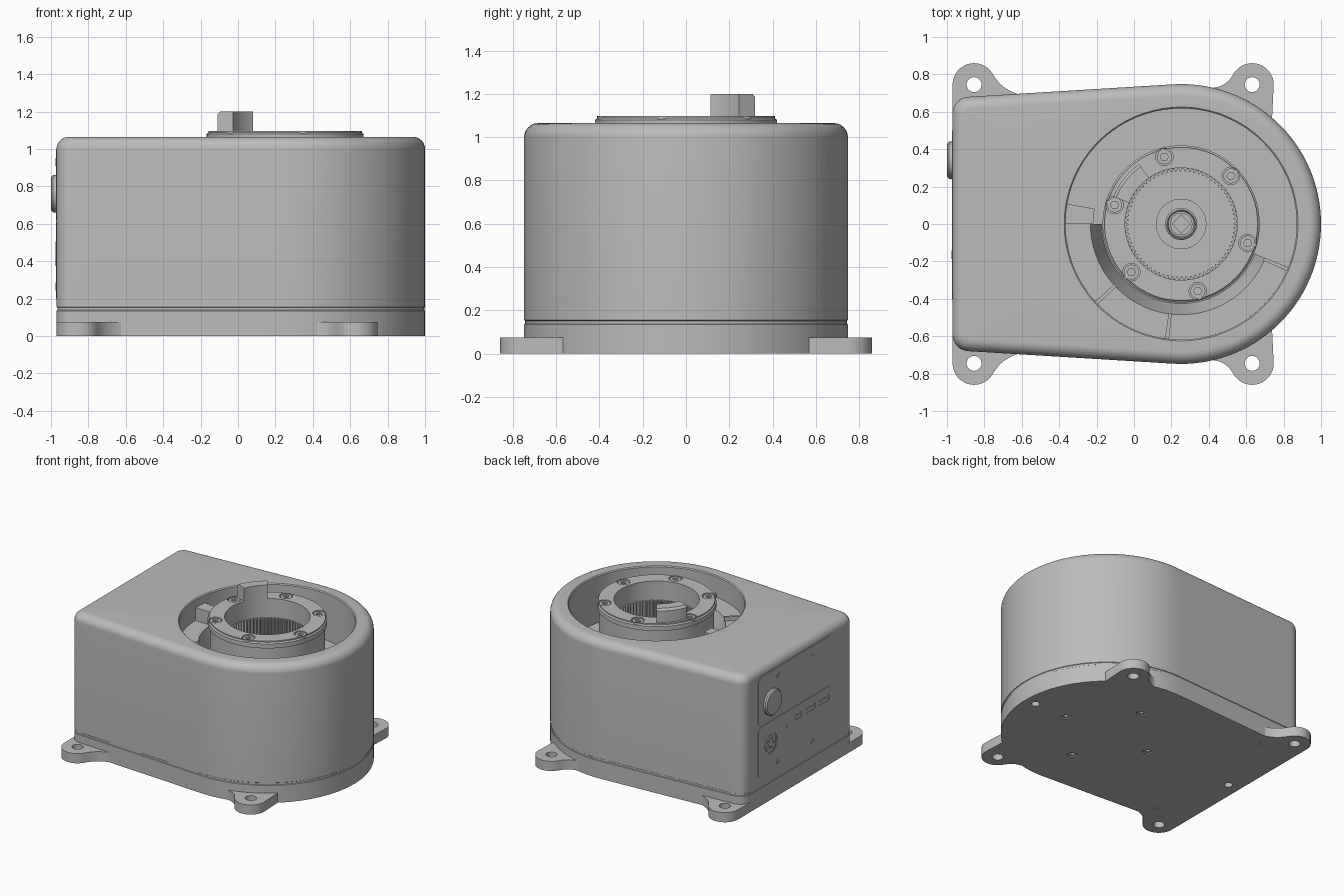
import bpy, bmesh
from math import sin, cos, pi, radians, atan2, acos, hypot
from mathutils import Matrix, Vector

if "Cube" in bpy.data.objects:
    bpy.data.objects.remove(bpy.data.objects["Cube"])

CX, R = 0.252, 0.748          # drum axis and radius
FLOOR = 0.7                   # bottom of the round well
made = []


def material(name, rgb):
    m = bpy.data.materials.new(name)
    m.use_nodes = True
    m.diffuse_color = (*rgb, 1)
    m.node_tree.nodes["Principled BSDF"].inputs["Base Color"].default_value = (*rgb, 1)
    return m


GREY = material("plain grey", (0.5, 0.5, 0.5))


def add(name, mesh, matrix=None):
    if matrix:
        mesh.transform(matrix)
    mesh.materials.clear()
    mesh.materials.append(GREY)
    ob = bpy.data.objects.new(name, mesh)
    bpy.context.collection.objects.link(ob)
    made.append(ob)
    return ob


def loft(name, rings, caps=True, loop=False, matrix=None):
    """Skin a list of equal-length closed rings."""
    bm = bmesh.new()
    vs = [[bm.verts.new(p) for p in ring] for ring in rings]
    n = len(vs[0])
    pairs = list(zip(vs, vs[1:])) + ([(vs[-1], vs[0])] if loop else [])
    for a, b in pairs:
        for i in range(n):
            j = (i + 1) % n
            bm.faces.new((a[i], a[j], b[j], b[i]))
    if caps and not loop:
        bm.faces.new(vs[0])
        bm.faces.new(vs[-1])
    bmesh.ops.recalc_face_normals(bm, faces=bm.faces)
    mesh = bpy.data.meshes.new(name)
    bm.to_mesh(mesh)
    bm.free()
    return add(name, mesh, matrix)


def circle(x, y, r, n=32, start=0.0):
    return [(x + r * cos(start + 2 * pi * i / n), y + r * sin(start + 2 * pi * i / n)) for i in range(n)]


def at(points, z):
    return [(x, y, z) for x, y in points]


def lathe(name, profile, n=96, loop=False, matrix=None, x=CX):
    return loft(name, [at(circle(x, 0, r, n), z) for r, z in profile], loop=loop, matrix=matrix)


def sector(name, profile, a0, a1, n=24):
    """Sweep a closed r, z profile round the drum axis, angles in degrees."""
    angles = [radians(a0 + (a1 - a0) * i / n) for i in range(n + 1)]
    return loft(name, [[(CX + r * cos(a), r * sin(a), z) for r, z in profile] for a in angles])


def box_profile(r0, r1, z0, z1):
    return [(r0, z0), (r1, z0), (r1, z1), (r0, z1)]


def plate(name, loops, z0, z1, matrix=None):
    """Flat plate from an outline followed by hole loops."""
    cu = bpy.data.curves.new(name, "CURVE")
    cu.dimensions, cu.fill_mode, cu.extrude = "2D", "BOTH", (z1 - z0) / 2
    for pts in loops:
        sp = cu.splines.new("POLY")
        sp.points.add(len(pts) - 1)
        for p, (x, y) in zip(sp.points, pts):
            p.co = (x, y, 0, 1)
        sp.use_cyclic_u = True
    tmp = bpy.data.objects.new(name + " outline", cu)
    bpy.context.collection.objects.link(tmp)
    bpy.context.view_layer.update()
    mesh = bpy.data.meshes.new_from_object(tmp.evaluated_get(bpy.context.evaluated_depsgraph_get()))
    bpy.data.objects.remove(tmp)
    mesh.transform(Matrix.Translation((0, 0, (z0 + z1) / 2)))
    return add(name, mesh, matrix)


def screw(name, r, h, matrix):
    """Round head with a hexagonal socket, standing along local z."""
    ring = circle(0, 0, r, 24)
    hexagon = []
    for i in range(24):
        a = 2 * pi * i / 24
        k = 0.48 * r / cos((a % (pi / 3)) - pi / 6)
        hexagon.append((k * cos(a), k * sin(a)))
    loft(name, [at(ring, 0), at(ring, h), at(hexagon, h), at(hexagon, h * 0.3)], matrix=matrix)


def lerp(a, b, n):
    return [(a[0] + (b[0] - a[0]) * i / n, a[1] + (b[1] - a[1]) * i / n) for i in range(1, n)]


def outline(inset=0.0):
    """Housing outline: a big arc joined by tangents to two rounded corners."""
    kx, ky, kr = -0.88, 0.59, 0.09
    dx = kx - CX
    t = atan2(ky, dx) - acos((R - kr) / hypot(dx, ky))

    def arc(x, y, r, a0, a1, n):
        return [(x + (r - inset) * cos(a0 + (a1 - a0) * i / n),
                 y + (r - inset) * sin(a0 + (a1 - a0) * i / n)) for i in range(n + 1)]
    big = arc(CX, 0, R, -t, t, 64)
    back = arc(kx, ky, kr, t, pi, 10)
    front = arc(kx, -ky, kr, pi, 2 * pi - t, 10)
    return (big + lerp(big[-1], back[0], 16) + back + lerp(back[-1], front[0], 16)
            + front + lerp(front[-1], big[0], 16))


def well(r):
    angles = [atan2(y, x - CX) for x, y in outline()]
    return [(CX + r * cos(a), r * sin(a)) for a in angles]


# Housing with base seam, rounded top edge and round well
rings = [at(outline(d), z) for d, z in
         [(0, 0.05), (0, 0.135), (0.004, 0.138), (0.004, 0.152), (0, 0.155)]]
fillet = 0.065
for i in range(9):
    a = i / 8 * pi / 2
    rings.append(at(outline(fillet * (1 - cos(a))), 1.0 + fillet * sin(a)))
rings += [at(well(r), z) for r, z in [(0.625, 1.065), (0.618, 1.058), (0.618, FLOOR)]]
loft("housing", rings)

# Base plate with screw holes, screws sunk in them
ring_screws = [(CX + 0.38 * cos(k * pi / 2), 0.38 * sin(k * pi / 2)) for k in range(4)]
base_screws = ring_screws + [(0.56, -0.61), (-0.69, 0.61), (-0.69, -0.61)]
holes = [circle(x, y, 0.036, 24) for x, y in base_screws]
holes += [circle(x, 0, 0.03, 24) for x in (0.91, -0.87)]
plate("base_plate", [outline()] + holes, 0, 0.05)
for x, y in base_screws:
    screw("base_screw", 0.031, 0.045, Matrix.Translation((x, y, 0.05)) @ Matrix.Rotation(pi, 4, "X"))


# Mounting feet
def foot(name, cx, side, tip, inner, sign):
    c, r = Vector((cx, 0.745)), 0.115
    pts = [c + Vector((side * r * cos(a), r * sin(a))) for a in [radians(k * 10) for k in range(16)]]
    p0, p2 = pts[-1], Vector(tip)
    p1 = p0 + Vector((-side * 0.05, -0.09))
    for i in range(1, 9):
        t = i / 8
        pts.append(p0 * (1 - t) ** 2 + p1 * 2 * t * (1 - t) + p2 * t * t)
    pts += [Vector((tip[0], 0.6)), Vector(inner)]
    plate(name, [[(p.x, sign * p.y) for p in pts], circle(cx, sign * 0.745, 0.04)], 0, 0.075)


for sign, end in ((-1, "front"), (1, "back")):
    foot(end + "_right_foot", -0.855, -1, (-0.6, 0.69), (-0.97, 0.55), sign)
    foot(end + "_left_foot", 0.632, 1, (0.37, 0.73), (0.735, 0.5), sign)

# Output hub: barrel, toothed ring, flange and its screws
lathe("hub_barrel", [(0.3, FLOOR), (0.405, FLOOR), (0.405, 1.04), (0.42, 1.045), (0.42, 1.08),
                     (0.41, 1.088), (0.41, 1.07), (0.3, 1.07)], loop=True)
hub_screws = [(CX + 0.37 * cos(a), 0.37 * sin(a)) for a in [radians(44 + 60 * k) for k in range(6)]]
plate("hub_flange", [circle(CX, 0, 0.41, 96), circle(CX, 0, 0.3, 96)]
      + [circle(x, y, 0.047, 24) for x, y in hub_screws], 1.07, 1.097)
for x, y in hub_screws:
    screw("hub_screw", 0.04, 0.022, Matrix.Translation((x, y, 1.07)))
teeth = []
for i in range(72 * 4):
    r, a = (0.282 if i % 4 < 2 else 0.297), 2 * pi * i / 288
    teeth.append((CX + r * cos(a), r * sin(a)))
plate("ring_gear", [circle(CX, 0, 0.301, 96), teeth], FLOOR, 0.95)
chamfered = [(0.3, 1.09), (0.39, 1.09), (0.39, 1.185), (0.375, 1.2), (0.3, 1.2)]
sector("hub_stop", chamfered, 125, 158, 12)

# Drive shaft with square socket
lathe("gear_floor", [(0.3, FLOOR), (0.3, 0.74)])
lathe("shaft_collar", [(0.135, 0.74), (0.135, 0.78), (0.085, 0.78), (0.085, 0.83),
                       (0.075, 0.84), (0.068, 0.82)], 48)
square = [p for a, b in zip(circle(CX, 0, 0.048, 4), circle(CX, 0, 0.048, 4, pi / 2))
          for p in [a] + lerp(a, b, 8)]
shaft = circle(CX, 0, 0.06, 32)
loft("shaft", [at(shaft, 0.78), at(shaft, 0.85), at(square, 0.85), at(square, 0.81)])
for k in range(4):
    a = radians(15 + 90 * k)
    lathe("collar_pin", [(0.018, 0.77), (0.018, 0.785)], 16,
          matrix=Matrix.Translation((CX + 0.11 * cos(a), 0.11 * sin(a), 0)), x=0)

# Cradle and ribs in the well
sector("well_cradle", [(0.425, FLOOR), (0.618, FLOOR), (0.618, 0.9), (0.485, 0.9)], 180, 338, 48)
sector("well_stop", box_profile(0.47, 0.618, FLOOR, 1.0), 170, 180, 4)
for a in (223, 263, 337):
    sector("well_rib", box_profile(0.48, 0.618, FLOOR, 0.93), a - 1, a + 1, 2)

# Connector panel on the flat end: local x runs to -y, local y is up
PANEL = Matrix(((0, 0, -1, -0.97), (-1, 0, 0, 0), (0, 1, 0, 0), (0, 0, 0, 1)))


def rect(u0, u1, v0, v1, c=0.0):
    return [(u0 + c, v0), (u1 - c, v0), (u1, v0 + c), (u1, v1 - c),
            (u1 - c, v1), (u0 + c, v1), (u0, v1 - c), (u0, v0 + c)]


panel_screws = [(u, v) for u in (-0.26, 0.165) for v in (0.265, 0.93)]
ports = [(-0.02, 0.045), (0.13, 0.06), (0.3, 0.06)]
low = [rect(-0.5, 0.4, 0.2, 0.612, 0.03), circle(-0.353, 0.44, 0.08), circle(-0.165, 0.5, 0.012, 12)]
low += [rect(u - w, u + w, 0.505, 0.555, 0.008) for u, w in ports]
plate("lower_panel", low, 0, 0.004, PANEL)
plate("upper_panel", [rect(-0.5, 0.4, 0.618, 1.0, 0.03)], 0, 0.004, PANEL)
for u, w in ports:
    plate("port_tongue", [rect(u - w * 0.7, u + w * 0.7, 0.522, 0.538, 0.003)], 0, 0.003, PANEL)
for u, v in panel_screws:
    screw("panel_screw", 0.022, 0.006, PANEL @ Matrix.Translation((u, v, 0)))
lathe("power_button", [(0.1, 0), (0.1, 0.018), (0.09, 0.028), (0.075, 0.03)], 48,
      matrix=PANEL @ Matrix.Translation((-0.34, 0.76, 0)), x=0)
plate("round_connector", [circle(-0.353, 0.44, 0.065)]
      + [circle(-0.353 + 0.035 * cos(k * pi / 2.5), 0.44 + 0.035 * sin(k * pi / 2.5), 0.011, 12)
         for k in range(5)], 0, 0.006, PANEL)

# Smooth curved walls, keep sharp edges
bpy.ops.object.select_all(action="DESELECT")
for ob in made:
    ob.select_set(True)
bpy.context.view_layer.objects.active = made[0]
bpy.ops.object.shade_smooth_by_angle(angle=radians(30))
